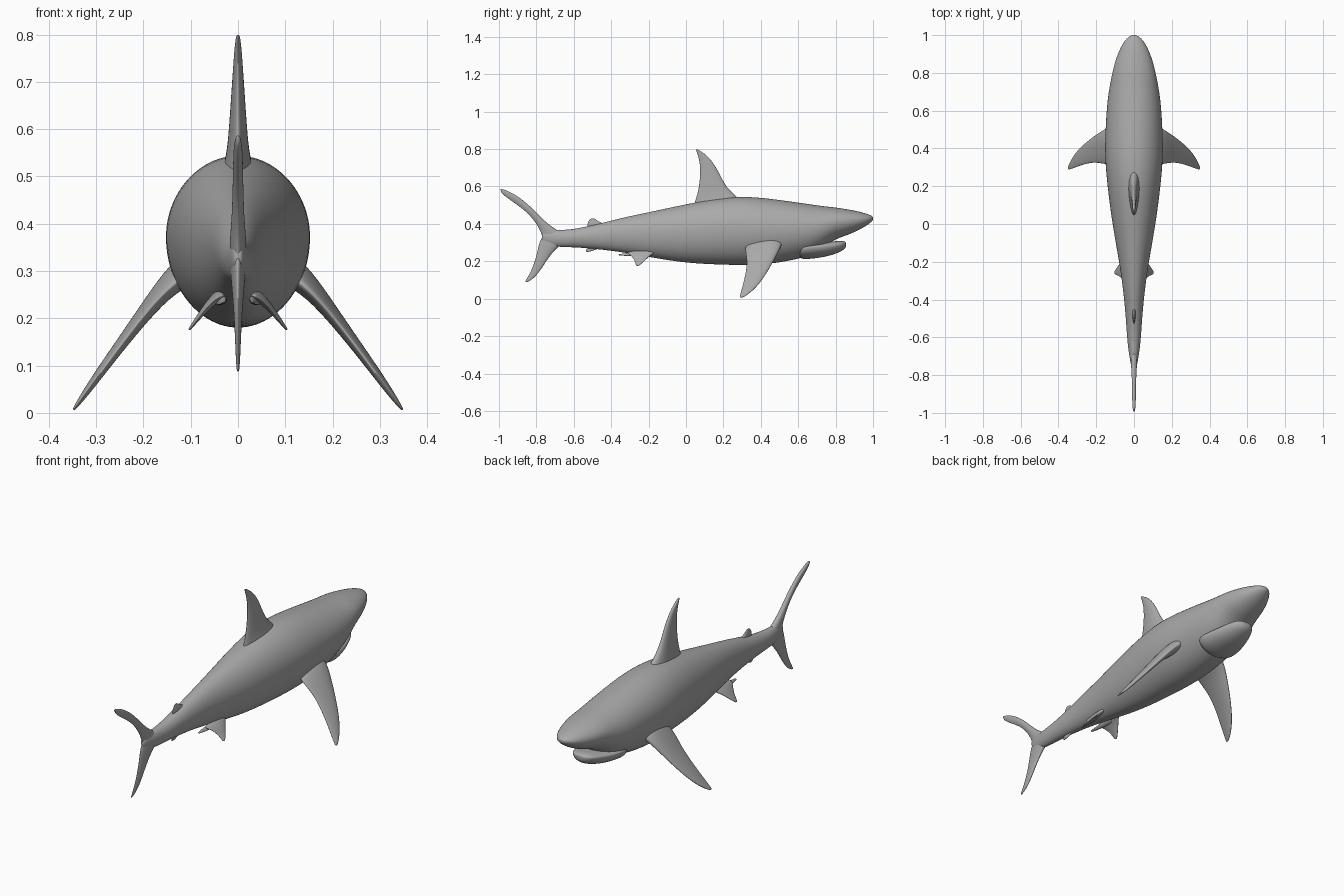
import bpy, bmesh
from math import sin, cos, pi
from mathutils import Vector

default_cube = bpy.data.objects.get("Cube")
if default_cube:
    bpy.data.objects.remove(default_cube, do_unlink=True)

# One plain grey skin
skin = bpy.data.materials.new("grey skin")
skin.use_nodes = True
grey = (0.4, 0.4, 0.4, 1)
skin.diffuse_color = grey
skin.node_tree.nodes["Principled BSDF"].inputs["Base Color"].default_value = grey


def loft(name, rings):
    """Skin a list of equal rings, cap both ends and smooth the result."""
    bm = bmesh.new()
    loops = [[bm.verts.new(p) for p in ring] for ring in rings]
    count = len(loops[0])
    for a, b in zip(loops, loops[1:]):
        for i in range(count):
            j = (i + 1) % count
            bm.faces.new((a[i], a[j], b[j], b[i]))
    for loop in (loops[0], loops[-1]):
        centre = bm.verts.new(sum((v.co for v in loop), Vector()) / count)
        for i in range(count):
            bm.faces.new((loop[i], loop[(i + 1) % count], centre))
    bmesh.ops.recalc_face_normals(bm, faces=bm.faces)
    mesh = bpy.data.meshes.new(name)
    bm.to_mesh(mesh)
    bm.free()
    mesh.materials.append(skin)
    for face in mesh.polygons:
        face.use_smooth = True
    obj = bpy.data.objects.new(name, mesh)
    bpy.context.collection.objects.link(obj)
    subdivision = obj.modifiers.new("smooth", "SUBSURF")
    subdivision.levels = subdivision.render_levels = 2
    return obj


def trunk(name, stations, widest=0.5, count=24):
    """Loft rounded cross-sections given as (y, half width, top, bottom)."""
    rings = []
    for y, half, top, bottom in stations:
        middle = bottom + (top - bottom) * widest
        ring = []
        for i in range(count):
            angle = 2 * pi * i / count
            s = sin(angle)
            height = top - middle if s > 0 else middle - bottom
            ring.append((half * cos(angle), y, middle + height * s))
        rings.append(ring)
    return loft(name, rings)


def fin(name, sections, thin_axis, count=12):
    """Loft foil sections given as (leading point, trailing point, half thickness)."""
    axis = Vector(thin_axis).normalized()
    rings = []
    for lead, trail, half in sections:
        lead, trail = Vector(lead), Vector(trail)
        ring = []
        for i in range(count):
            angle = 2 * pi * i / count
            chord = (1 - cos(angle)) / 2
            bulge = half * sin(angle) * (1.25 - 0.6 * chord)
            ring.append(lead.lerp(trail, chord) + axis * bulge)
        rings.append(ring)
    return loft(name, rings)


def middle_fin(name, sections):
    """Fin on the centre plane; sections are (lead y, z, trail y, z, thickness)."""
    return fin(name, [((0, a, b), (0, c, d), t) for a, b, c, d, t in sections], (1, 0, 0))


def paired_fin(name, sections, thin_axis):
    """Left fin and its mirrored right twin."""
    for label, side in (("left", 1), ("right", -1)):
        flip = Vector((side, 1, 1))
        mirrored = [(Vector(a) * flip, Vector(b) * flip, t) for a, b, t in sections]
        fin(label + "_" + name, mirrored, Vector(thin_axis) * flip)


# Body with the overhanging snout
trunk("body", [
    (1, .012, .438, .42), (.985, .038, .448, .405), (.95, .064, .46, .38),
    (.9, .087, .472, .355), (.85, .104, .481, .335), (.79, .118, .49, .315),
    (.73, .13, .496, .265), (.65, .143, .508, .222), (.5, .153, .53, .19),
    (.35, .156, .548, .176), (.2, .142, .545, .18), (0, .116, .507, .188),
    (-.2, .079, .463, .222), (-.35, .057, .432, .25), (-.5, .043, .392, .268),
    (-.62, .036, .368, .276), (-.7, .025, .368, .276), (-.77, .012, .36, .3)],
    widest=.53)

# Lower jaw, open under the snout
trunk("lower_jaw", [
    (.856, .022, .302, .278), (.845, .046, .308, .262), (.82, .065, .31, .248),
    (.77, .084, .305, .229), (.7, .105, .3, .216), (.6, .12, .3, .206)],
    widest=.7)

# Fins on the centre plane
middle_fin("dorsal_fin", [
    (.32, .5, .03, .48, .04), (.27, .553, .045, .525, .027),
    (.225, .59, .06, .565, .022), (.195, .64, .07, .62, .018),
    (.168, .695, .075, .68, .014), (.13, .75, .072, .735, .01),
    (.09, .783, .06, .775, .007), (.06, .8, .052, .797, .004)])
middle_fin("upper_tail_lobe", [
    (-.64, .34, -.765, .3, .02), (-.71, .38, -.775, .355, .018),
    (-.76, .42, -.8, .4, .014), (-.82, .483, -.838, .45, .012),
    (-.885, .54, -.893, .495, .011), (-.945, .575, -.945, .53, .01),
    (-.995, .592, -.985, .562, .006)])
middle_fin("lower_tail_lobe", [
    (-.64, .31, -.765, .35, .02), (-.7, .262, -.787, .3, .015),
    (-.74, .21, -.797, .245, .01), (-.775, .155, -.815, .18, .007),
    (-.81, .11, -.838, .13, .005), (-.85, .087, -.862, .09, .003)])
middle_fin("second_dorsal_fin", [
    (-.42, .395, -.53, .375, .012), (-.465, .412, -.53, .4, .007),
    (-.49, .43, -.515, .427, .003)])
middle_fin("anal_fin", [
    (-.43, .28, -.53, .28, .01), (-.475, .265, -.535, .262, .006),
    (-.51, .252, -.535, .25, .003)])

# Pectoral fins, sweeping down and back
paired_fin("pectoral_fin", [
    ((.09, .53, .32), (.1, .32, .3), .04),
    ((.15, .51, .275), (.15, .31, .262), .024),
    ((.2, .475, .21), (.2, .325, .205), .017),
    ((.25, .438, .143), (.25, .318, .14), .013),
    ((.3, .39, .075), (.3, .302, .072), .01),
    ((.33, .345, .032), (.33, .291, .03), .007),
    ((.348, .305, .007), (.348, .286, .006), .003)], (.8, 0, .6))

# Pelvic fins with a short trailing lobe
paired_fin("pelvic_fin", [
    ((.03, -.14, .26), (.03, -.33, .25), .014),
    ((.058, -.185, .235), (.055, -.3, .235), .01),
    ((.08, -.215, .208), (.078, -.275, .207), .006),
    ((.104, -.25, .176), (.103, -.268, .175), .003)], (.8, 0, .6))
paired_fin("pelvic_lobe", [
    ((.025, -.22, .25), (.05, -.22, .23), .01),
    ((.024, -.3, .243), (.042, -.3, .228), .008),
    ((.026, -.36, .238), (.034, -.36, .232), .003)], (.6, 0, .8))
